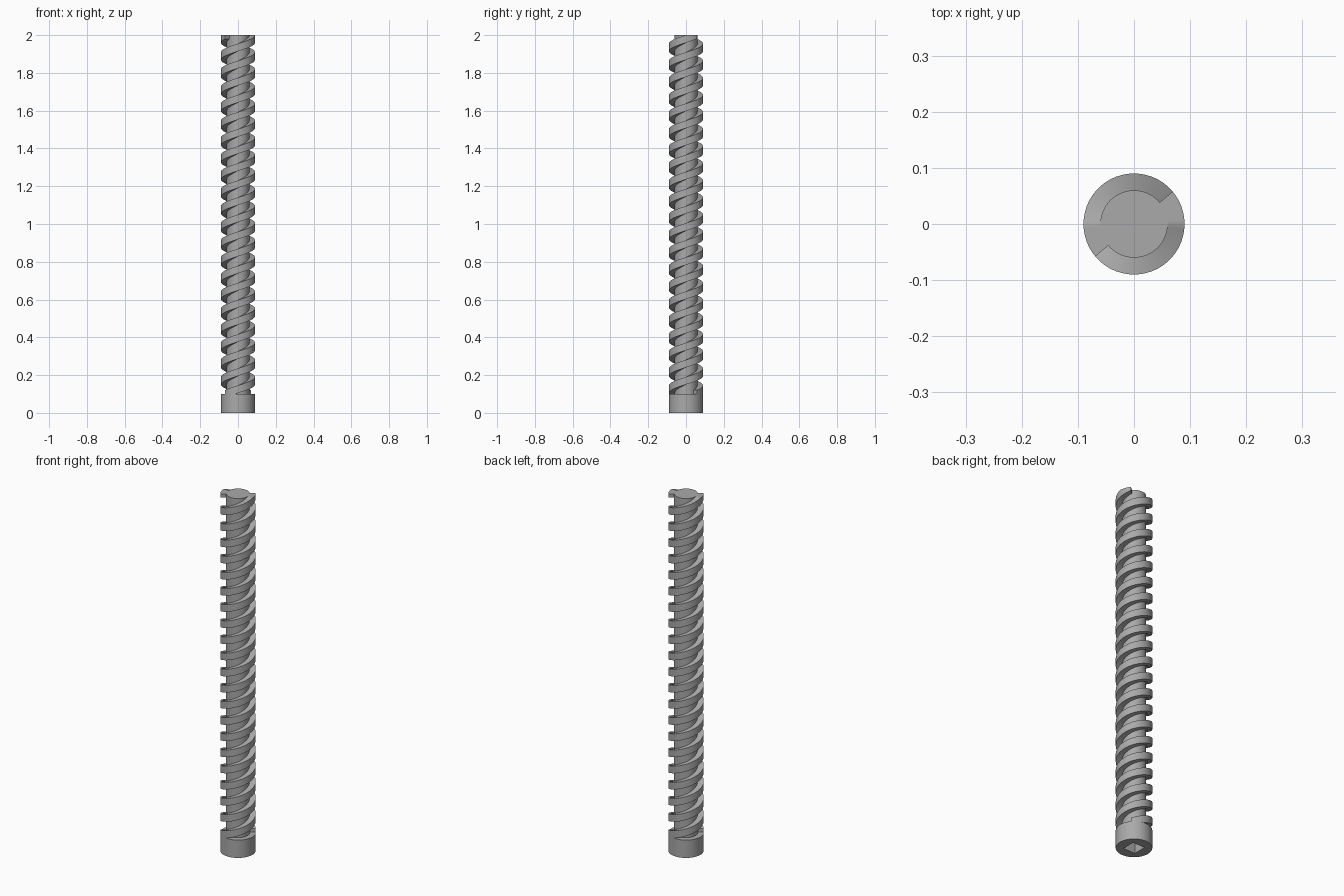
import bpy, bmesh, math

if "Cube" in bpy.data.objects:
    bpy.data.objects.remove(bpy.data.objects["Cube"])

TOP, COLLAR_H = 2.0, 0.1
OUTER, CORE = 0.09, 0.06
TURNS = 10.5
HALF = 0.02                      # half the thread's height
START_ANGLE = math.radians(40)
STEPS = int(TURNS * 72)

steel = bpy.data.materials.new("grey steel")
steel.diffuse_color = (0.40, 0.40, 0.40, 1)
steel.use_nodes = True
steel.node_tree.nodes["Principled BSDF"].inputs["Base Color"].default_value = steel.diffuse_color


def finish(obj, name):
    obj.name = name
    obj.data.materials.clear()
    obj.data.materials.append(steel)
    bpy.ops.object.select_all(action='DESELECT')
    obj.select_set(True)
    bpy.context.view_layer.objects.active = obj
    bpy.ops.object.shade_smooth_by_angle(angle=math.radians(30))


def cylinder(name, radius, z0, z1):
    bpy.ops.mesh.primitive_cylinder_add(vertices=72, radius=radius, depth=z1 - z0,
                                        location=(0, 0, (z0 + z1) / 2))
    obj = bpy.context.object
    finish(obj, name)
    return obj


def thread(name, offset):
    # Rectangular section swept up a right-handed helix, trimmed flat at both ends
    bm = bmesh.new()
    rings = []
    for i in range(STEPS + 1):
        t = i / STEPS
        a = START_ANGLE + offset + t * TURNS * math.tau
        mid = COLLAR_H + t * (TOP - COLLAR_H)
        low, high = max(mid - HALF, COLLAR_H), min(mid + HALF, TOP)
        section = ((CORE, low), (OUTER, low), (OUTER, high), (CORE, high))
        rings.append([bm.verts.new((r * math.cos(a), r * math.sin(a), z))
                      for r, z in section])
    for p, q in zip(rings, rings[1:]):
        for k in range(4):
            n = (k + 1) % 4
            bm.faces.new((p[k], p[n], q[n], q[k]))
    bm.faces.new(rings[0][::-1])
    bm.faces.new(rings[-1])
    bmesh.ops.recalc_face_normals(bm, faces=bm.faces)
    mesh = bpy.data.meshes.new(name)
    bm.to_mesh(mesh)
    bm.free()
    obj = bpy.data.objects.new(name, mesh)
    bpy.context.collection.objects.link(obj)
    finish(obj, name)


# Core rod and the two-start thread
cylinder("core_rod", CORE, COLLAR_H, TOP)
thread("thread_a", 0)
thread("thread_b", math.pi)

# Collar with a square drive socket in its underside
collar = cylinder("collar", OUTER, 0, COLLAR_H)
bpy.ops.mesh.primitive_cube_add(size=1, location=(0, 0, 0.02))
cutter = bpy.context.object
cutter.name = "socket_cutter"
cutter.scale = (0.074, 0.074, 0.14)
bpy.context.view_layer.update()
cut = collar.modifiers.new("socket", 'BOOLEAN')
cut.operation = 'DIFFERENCE'
cut.solver = 'EXACT'
cut.object = cutter
bpy.context.view_layer.objects.active = collar
bpy.ops.object.modifier_apply(modifier="socket")
bpy.data.objects.remove(cutter)
finish(collar, "collar")
